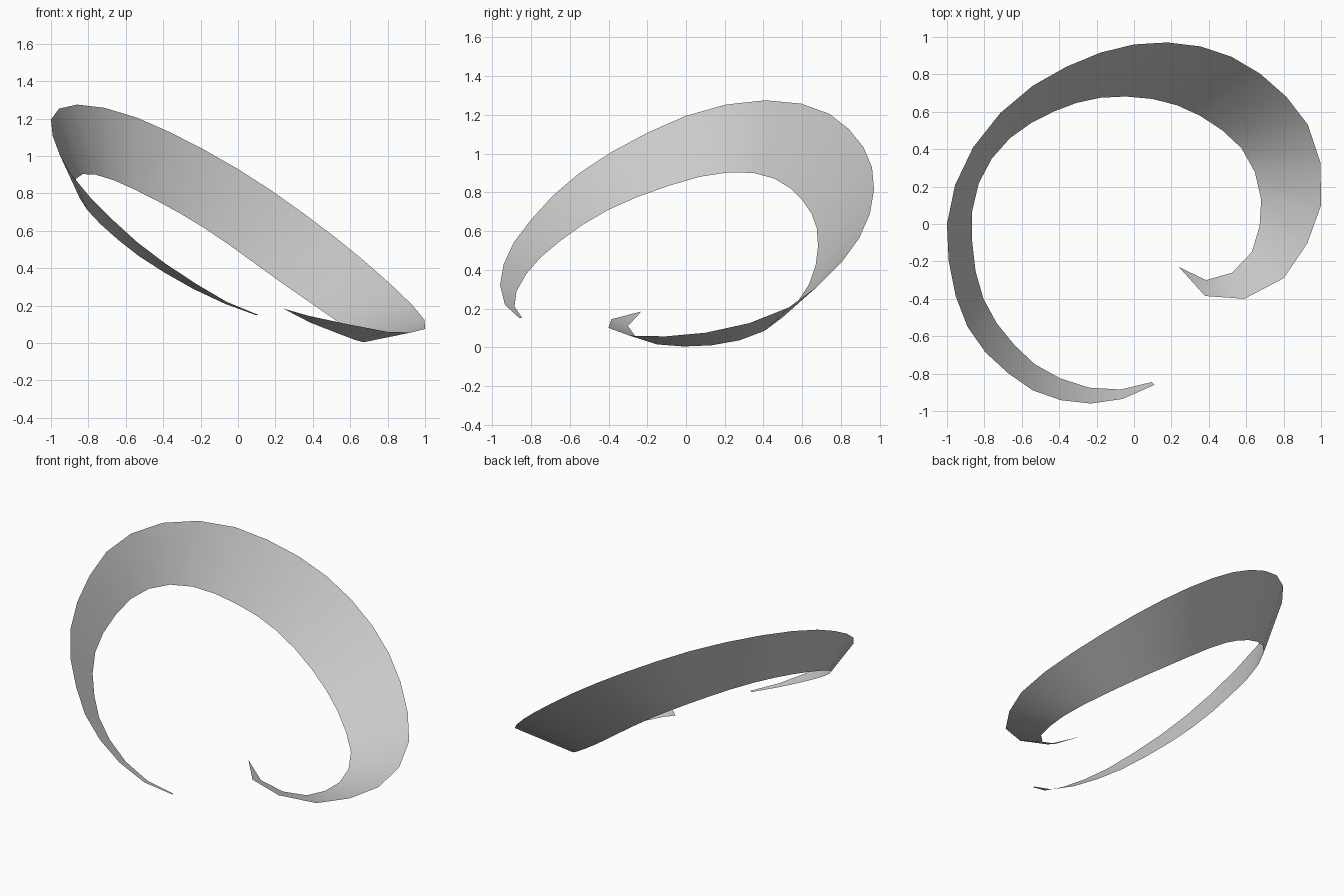
import bpy
import bmesh
from mathutils import Vector

cube = bpy.data.objects.get("Cube")
if cube:
    bpy.data.objects.remove(cube, do_unlink=True)

# Key stations along the ribbon: step, outer rim point, inner rim point
KEYS = [
    (0, (.24, -.23, .185), (.25, -.235, .18)),
    (1, (.38, -.385, .145), (.385, -.30, .11)),
    (2, (.59, -.40, .10), (.525, -.26, .055)),
    (3, (.80, -.29, .06), (.63, -.15, .015)),
    (5, (1, .10, .075), (.68, .13, .01)),
    (7, (.93, .53, .205), (.575, .405, .085)),
    (10, (.52, .895, .565), (.23, .635, .325)),
    (13, (0, .96, .93), (-.18, .675, .615)),
    (16, (-.54, .74, 1.205), (-.55, .54, .82)),
    (18, (-.86, .41, 1.275), (-.76, .35, .90)),
    (20, (-1, 0, 1.195), (-.865, .07, .88)),
    (23, (-.89, -.55, .90), (-.805, -.40, .71)),
    (26, (-.54, -.89, .54), (-.53, -.75, .465)),
    (28, (-.23, -.96, .32), (-.24, -.875, .29)),
    (29, (-.06, -.935, .22), (-.07, -.885, .21)),
    (30, (.11, -.86, .15), (.095, -.845, .15)),
]


def rim(side):
    """Smooth curve through one rim's key points, one point per whole step."""
    steps = [key[0] for key in KEYS]
    points = [Vector(key[side]) for key in KEYS]
    last = len(points) - 1
    slopes = []
    for i in range(last + 1):
        a, b = max(i - 1, 0), min(i + 1, last)
        slopes.append((points[b] - points[a]) / (steps[b] - steps[a]))
    result = []
    for i in range(last):
        span = steps[i + 1] - steps[i]
        for k in range(span):
            t = k / span
            ease = t * t * (3 - 2 * t)
            pull = span * t * (1 - t)
            result.append(points[i].lerp(points[i + 1], ease)
                          + pull * ((1 - t) * slopes[i] - t * slopes[i + 1]))
    return result + [points[last]]


# Colour
grey = bpy.data.materials.new("light grey")
grey.use_nodes = True
colour = (0.6, 0.6, 0.6, 1)
grey.diffuse_color = colour
grey.node_tree.nodes["Principled BSDF"].inputs["Base Color"].default_value = colour

# Curled ribbon: a single sheet bridging the two rims
bm = bmesh.new()
outer = [bm.verts.new(p) for p in rim(1)]
inner = [bm.verts.new(p) for p in rim(2)]
for i in range(len(outer) - 1):
    bm.faces.new((outer[i], outer[i + 1], inner[i + 1], inner[i]))
for face in bm.faces:
    face.smooth = True
mesh = bpy.data.meshes.new("curled_ribbon")
bm.to_mesh(mesh)
bm.free()
mesh.materials.append(grey)
ribbon = bpy.data.objects.new("curled_ribbon", mesh)
bpy.context.collection.objects.link(ribbon)
